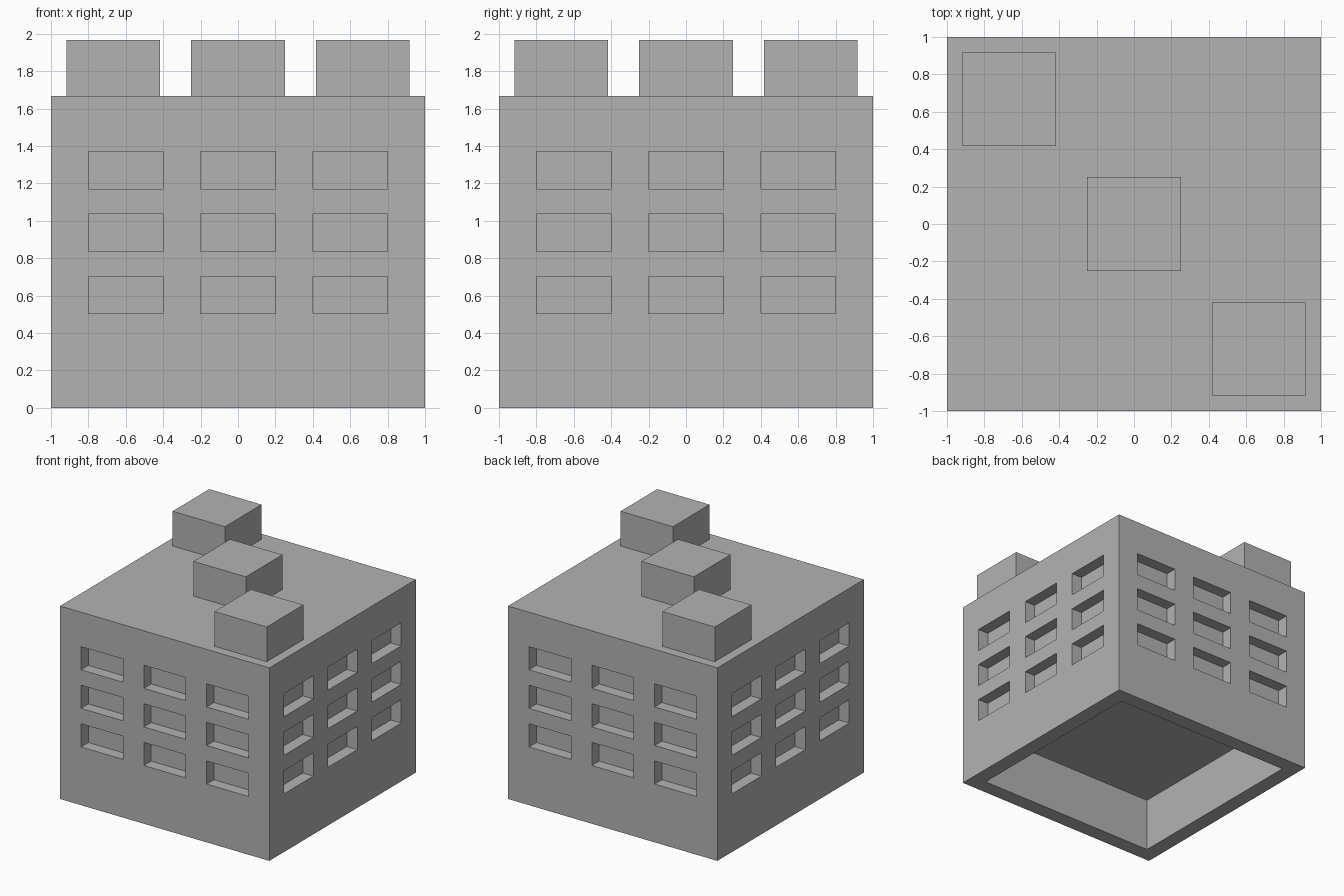
import bpy
import bmesh
from mathutils import Matrix, Vector

cube = bpy.data.objects.get("Cube")
if cube:
    bpy.data.objects.remove(cube, do_unlink=True)

ROOF = 1.667
RECESS = 0.1

concrete = bpy.data.materials.new("concrete_grey")
concrete.use_nodes = True
color = (0.45, 0.45, 0.45, 1)
concrete.diffuse_color = color
concrete.node_tree.nodes["Principled BSDF"].inputs["Base Color"].default_value = color


def add_box(bm, center, size, turn=Matrix.Identity(4)):
    matrix = turn @ Matrix.Translation(center) @ Matrix.Diagonal(Vector(size).to_4d())
    bmesh.ops.create_cube(bm, size=1, matrix=matrix)


def make_object(name, bm):
    mesh = bpy.data.meshes.new(name)
    bm.to_mesh(mesh)
    bm.free()
    mesh.materials.append(concrete)
    obj = bpy.data.objects.new(name, mesh)
    bpy.context.collection.objects.link(obj)
    return obj


# Main building block
bm = bmesh.new()
add_box(bm, (0, 0, ROOF / 2), (2, 2, ROOF))
building = make_object("building_body", bm)

# Cutter: three by three window recesses on each side, and the hollow underneath
bm = bmesh.new()
for side in range(4):
    turn = Matrix.Rotation(side * 1.5707963, 4, "Z")
    for column in (-0.6, 0, 0.6):
        for row in range(3):
            z = 0.603 + row / 3
            add_box(bm, (column, -1, z), (0.4, 2 * RECESS, 0.2), turn)
add_box(bm, (0, 0, 0), (1.733, 1.733, 2 * 0.467))
cutter = make_object("recess_cutter", bm)
cutter.hide_render = True

cut = building.modifiers.new("recesses", "BOOLEAN")
cut.operation = "DIFFERENCE"
cut.solver = "EXACT"
cut.object = cutter

# Bake the cut and drop the cutter
depsgraph = bpy.context.evaluated_depsgraph_get()
cut_mesh = bpy.data.meshes.new_from_object(building.evaluated_get(depsgraph))
building.modifiers.clear()
building.data = cut_mesh
bpy.data.objects.remove(cutter, do_unlink=True)

# Roof blocks along the diagonal
for name, x in (("back", -0.667), ("middle", 0), ("front", 0.667)):
    bm = bmesh.new()
    add_box(bm, (x, -x, ROOF + 0.15), (0.5, 0.5, 0.3))
    make_object("roof_block_" + name, bm)
